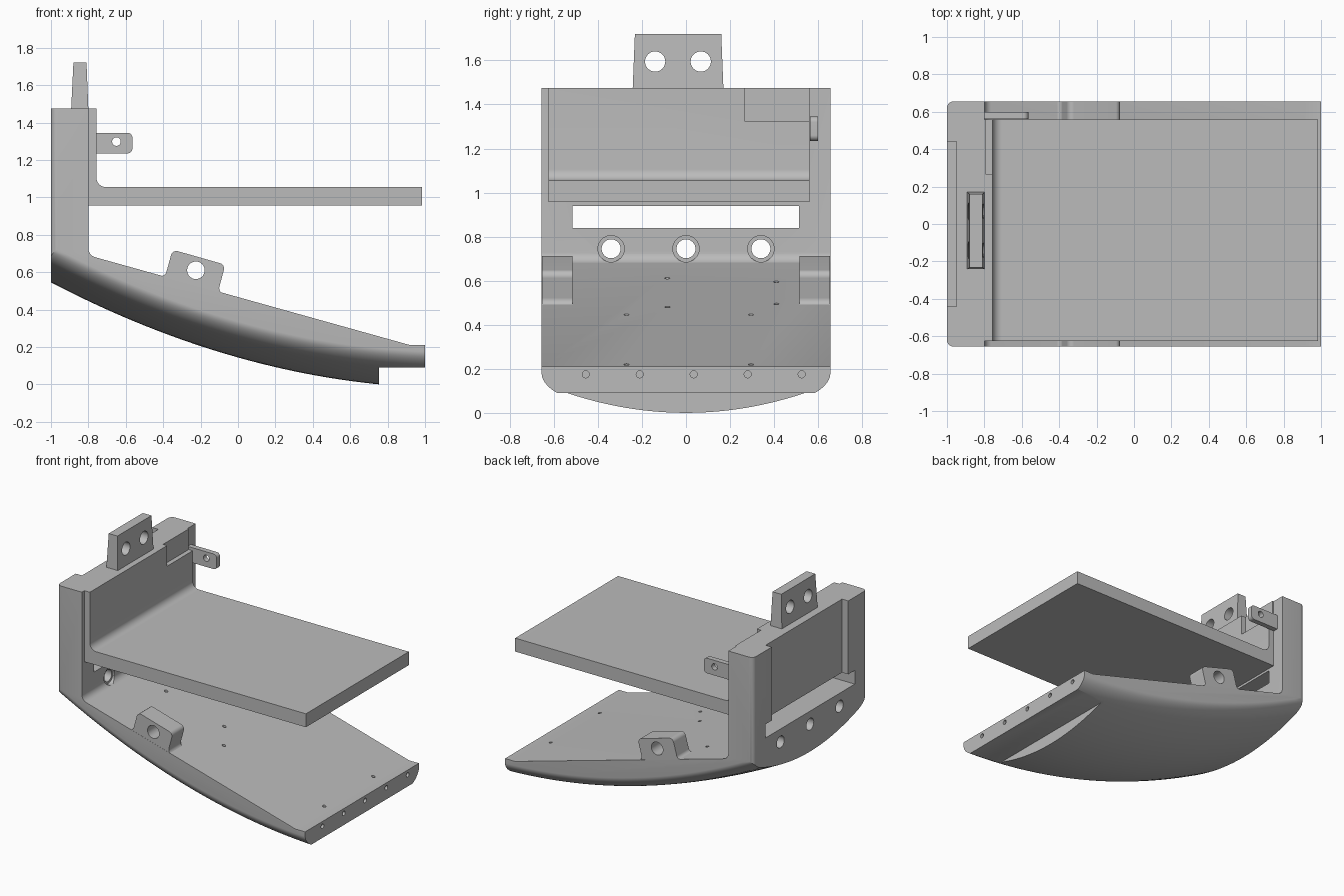
import bpy, bmesh, math
from mathutils import Vector, Matrix

if "Cube" in bpy.data.objects:
    bpy.data.objects.remove(bpy.data.objects["Cube"], do_unlink=True)

gray = bpy.data.materials.new("satin gray")
gray.use_nodes = True
gray.diffuse_color = (0.5, 0.5, 0.5, 1)
gray.node_tree.nodes["Principled BSDF"].inputs["Base Color"].default_value = (0.5, 0.5, 0.5, 1)

HALF = 0.655      # half width of the body
LENGTH_AXES = {"x": Matrix.Rotation(math.pi / 2, 4, "Y"),
               "y": Matrix.Rotation(math.pi / 2, 4, "X"), "z": Matrix()}


def make(name, bm):
    bmesh.ops.recalc_face_normals(bm, faces=bm.faces)
    mesh = bpy.data.meshes.new(name)
    bm.to_mesh(mesh)
    bm.free()
    mesh.materials.append(gray)
    ob = bpy.data.objects.new(name, mesh)
    bpy.context.collection.objects.link(ob)
    return ob


def rounded(points):
    """Outline from (a, b) or (a, b, radius) corners."""
    out = []
    for i, p in enumerate(points):
        here = Vector(p[:2])
        if len(p) < 3:
            out.append(here)
            continue
        a = Vector(points[i - 1][:2]) - here
        b = Vector(points[(i + 1) % len(points)][:2]) - here
        half = a.angle(b) / 2
        a.normalize()
        b.normalize()
        start, end = [here + d * p[2] / math.tan(half) for d in (a, b)]
        center = here + (a + b).normalized() * p[2] / math.sin(half)
        for k in range(9):
            d = (start - center).lerp(end - center, k / 8).normalized()
            out.append(center + d * p[2])
    return out


def prism(name, points, lo, hi):
    """Extrude an x-z outline along y."""
    bm = bmesh.new()
    face = bm.faces.new([bm.verts.new((p.x, lo, p.y)) for p in rounded(points)])
    grown = bmesh.ops.extrude_face_region(bm, geom=[face])["geom"]
    bmesh.ops.translate(bm, vec=(0, hi - lo, 0),
                        verts=[v for v in grown if isinstance(v, bmesh.types.BMVert)])
    return make(name, bm)


def box(name, x, y, z):
    return prism(name, [(x[0], z[0]), (x[1], z[0]), (x[1], z[1]), (x[0], z[1])], *y)


def rod(center, radius, length, axis):
    bm = bmesh.new()
    bmesh.ops.create_cone(bm, cap_ends=True, segments=32, radius1=radius, radius2=radius,
                          depth=length, matrix=Matrix.Translation(center) @ LENGTH_AXES[axis])
    return make("cutter", bm)


def cut(target, cutter):
    cutter.hide_render = True
    mod = target.modifiers.new("cut", "BOOLEAN")
    mod.operation, mod.solver, mod.object = "DIFFERENCE", "EXACT", cutter
    bpy.context.view_layer.objects.active = target
    bpy.ops.object.modifier_apply(modifier=mod.name)
    bpy.data.objects.remove(cutter, do_unlink=True)


def underside():
    """Solid below the doubly curved bottom."""
    edge = [HALF - 0.095 * (1 - math.sin(k * math.pi / 16)) for k in range(9)]
    flat = [0.56 * k / 10 for k in range(10)]
    right = flat + edge + [0.7]
    ys = [-y for y in reversed(right[1:])] + right
    bm = bmesh.new()
    rows = []
    for i in range(37):
        x = -1.1 + i * 2.2 / 36
        t = 0.755 - x
        row = []
        for y in ys:
            rise = 0.09 * (y / 0.54) ** 2
            s = max(0, (abs(y) - 0.56) / 0.095)
            rise += 0.06 * (1 - math.sqrt(1 - min(s, 1) ** 2)) + (0.15 if s > 1.01 else 0)
            row.append(bm.verts.new((x, y, 0.1 * t + 0.12 * t * t + rise)))
        rows.append(row)
    for r, q in zip(rows, rows[1:]):
        for j in range(len(ys) - 1):
            bm.faces.new((r[j], q[j], q[j + 1], r[j + 1]))
    # skirt and floor close the solid
    loop = rows[0] + [r[-1] for r in rows[1:]] + rows[-1][-2::-1] + [r[0] for r in rows[-2:0:-1]]
    low = [bm.verts.new((v.co.x, v.co.y, -0.5)) for v in loop]
    for k in range(len(loop)):
        bm.faces.new((loop[k - 1], loop[k], low[k], low[k - 1]))
    bm.faces.new(low)
    return make("cutter", bm)


# Main body: upright rear wall and sloping hull
body = prism("body", [(-1, -0.3), (1, -0.3), (1, 0.21), (0.92, 0.21),
                      (-0.8, 0.69, 0.05), (-0.8, 1.475), (-1, 1.475)], -HALF, HALF)
bm = bmesh.new()
bm.from_mesh(body.data)
corners = [e for e in bm.edges if all(v.co.x < -0.99 for v in e.verts)
           and abs(e.verts[0].co.z - e.verts[1].co.z) > 1]
bmesh.ops.bevel(bm, geom=corners, offset=0.035, segments=6, affect="EDGES", profile=0.5)
bm.to_mesh(body.data)
bm.free()
cut(body, underside())
cut(body, box("cutter", (0.755, 1.2), (-1, 1), (-0.4, 0.09)))

# Rear wall openings
cut(body, box("cutter", (-1.1, -0.95), (-0.44, 0.44), (0.9, 1.6)))
cut(body, box("cutter", (-1.1, -0.7), (-0.515, 0.512), (0.84, 0.94)))
for y in (-0.34, 0, 0.34):
    cut(body, rod((-0.9, y, 0.745), 0.043, 0.5, "x"))
    cut(body, rod((-0.71, y, 0.745), 0.06, 0.2, "x"))

# Screw holes in the nose and in the sloping deck
for k in range(5):
    cut(body, rod((1, -0.455 + 0.245 * k, 0.175), 0.016, 0.14, "x"))
for x, y in ((-0.52, -0.085), (-0.46, 0.41), (-0.05, -0.085), (-0.1, 0.41),
             (0.075, -0.27), (0.075, 0.295), (0.885, -0.27), (0.885, 0.295)):
    cut(body, rod((x, y, 0.466 - 0.278 * x), 0.012, 0.1, "z"))

# Side lugs
lugs = []
for side, lo, hi in (("right", -0.654, -0.515), ("left", 0.515, 0.654)):
    lug = prism(side + "_lug", [(-0.6, 0.59), (0.1, 0.4), (0.1, 0.434), (-0.107, 0.494, 0.03),
                                (-0.068, 0.64, 0.03), (-0.35, 0.72, 0.03),
                                (-0.39, 0.575, 0.025), (-0.6, 0.63)], lo, hi)
    cut(lug, rod((-0.225, 0.6 if hi > 0 else -0.6, 0.61), 0.047, 0.4, "y"))
    lugs.append(lug)

# Shelf with an upright flange
shelf = prism("shelf", [(-0.8, 0.957), (0.985, 0.957), (0.985, 1.055),
                        (-0.757, 1.055, 0.05), (-0.757, 1.475), (-0.8, 1.475)], -0.625, 0.56)
cut(shelf, box("cutter", (-0.79, -0.7), (0.265, 0.7), (1.325, 1.6)))

# Small ear beside the shelf
ear = prism("ear", [(-0.81, 1.235), (-0.565, 1.235, 0.025), (-0.565, 1.345, 0.025),
                    (-0.81, 1.345)], 0.562, 0.6)
cut(ear, rod((-0.65, 0.58, 1.298), 0.023, 0.2, "y"))

# Tapered hanger bracket on top
bracket = box("hanger_bracket", (-0.892, -0.8), (-0.242, 0.17), (1.47, 1.72))
for v in bracket.data.vertices:
    if v.co.z > 1.6:
        v.co.x += 0.012 if v.co.x < -0.85 else -0.01
        v.co.y += 0.01 if v.co.y < 0 else -0.01
for y in (-0.14, 0.067):
    cut(bracket, rod((-0.85, y, 1.595), 0.046, 0.4, "x"))

# Smooth shading with sharp edges kept
for ob in bpy.context.view_layer.objects:
    ob.select_set(ob in [body, shelf, ear, bracket] + lugs)
bpy.context.view_layer.objects.active = body
bpy.ops.object.shade_smooth_by_angle(angle=math.radians(25))
